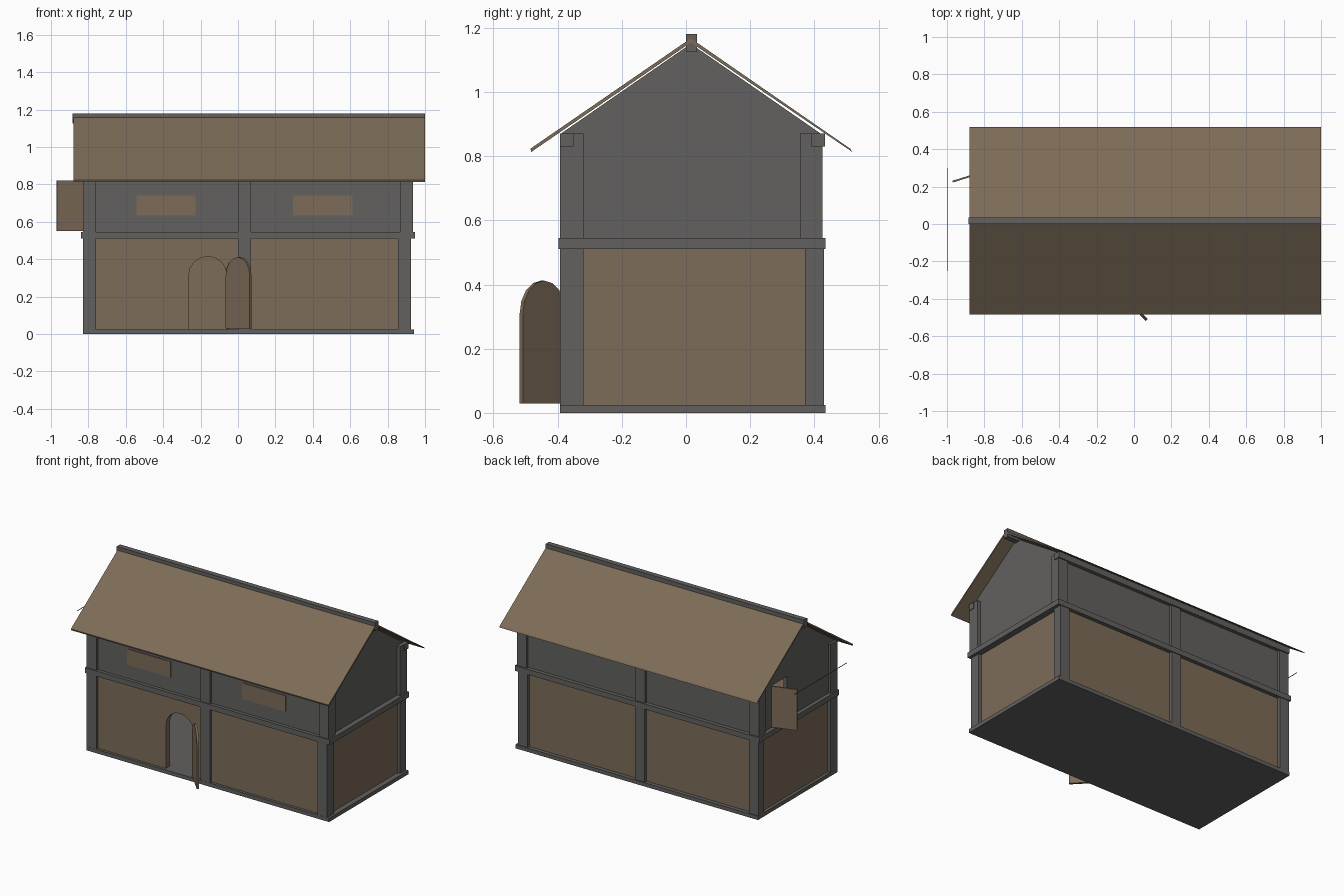
import bpy, bmesh, math
from mathutils import Vector, Matrix

if "Cube" in bpy.data.objects:
    bpy.data.objects.remove(bpy.data.objects["Cube"])


def material(name, rgb):
    m = bpy.data.materials.new(name)
    m.diffuse_color = (*rgb, 1)
    m.use_nodes = True
    m.node_tree.nodes["Principled BSDF"].inputs["Base Color"].default_value = m.diffuse_color
    return m


WOOD = material("brown_wood", (0.205, 0.150, 0.098))
GREY = material("grey_timber", (0.122, 0.119, 0.116))


def prism(name, pts, depth, mat):
    """Closed outline of 3D points pushed along a depth vector."""
    bm = bmesh.new()
    face = bm.faces.new([bm.verts.new(p) for p in pts])
    ext = bmesh.ops.extrude_face_region(bm, geom=[face])
    moved = [g for g in ext["geom"] if isinstance(g, bmesh.types.BMVert)]
    bmesh.ops.translate(bm, verts=moved, vec=Vector(depth))
    bmesh.ops.recalc_face_normals(bm, faces=bm.faces)
    me = bpy.data.meshes.new(name)
    bm.to_mesh(me)
    bm.free()
    me.materials.append(mat)
    ob = bpy.data.objects.new(name, me)
    bpy.context.collection.objects.link(ob)
    return ob


def box(name, x0, x1, y0, y1, z0, z1, mat):
    return prism(name, [(x0, y0, z0), (x1, y0, z0), (x1, y1, z0), (x0, y1, z0)],
                 (0, 0, z1 - z0), mat)


def arch(x0, x1, z0, spring, top, n=8):
    """Door outline, up the left side, over the arch, down the right."""
    c, r = (x0 + x1) / 2, (x1 - x0) / 2
    pts = [(x0, z0)]
    for i in range(n + 1):
        a = math.pi * (1 - i / n)
        pts.append((c + r * math.cos(a), spring + (top - spring) * math.sin(a)))
    return pts + [(x1, z0)]


# Base slab, storey beam and upper floor
box("base", -0.83, 0.94, -0.393, 0.435, 0, 0.025, GREY)
box("storey_beam", -0.84, 0.945, -0.397, 0.435, 0.51, 0.545, GREY)
box("upper_floor", -0.79, 0.89, -0.35, 0.39, 0.54, 0.548, WOOD)

# Posts on both storeys, front and back
for i, (x0, x1, u0, u1) in enumerate([(-0.83, -0.76, -0.83, -0.76),
                                      (0.0, 0.07, 0.0, 0.07),
                                      (0.855, 0.925, 0.865, 0.935)]):
    box(f"lower_front_post_{i}", x0, x1, -0.392, -0.32, 0.02, 0.515, GREY)
    box(f"lower_back_post_{i}", x0, x1, 0.37, 0.43, 0.02, 0.515, GREY)
    box(f"upper_front_post_{i}", u0, u1, -0.392, -0.32, 0.54, 0.87, GREY)
    box(f"upper_back_post_{i}", u0, u1, 0.355, 0.425, 0.54, 0.87, GREY)
box("front_wall_plate", -0.83, 0.94, -0.392, -0.35, 0.83, 0.87, GREY)
box("back_wall_plate", -0.83, 0.94, 0.39, 0.433, 0.83, 0.87, GREY)

# Lower walls, the front one with an arched doorway
door = arch(-0.263, -0.06, 0.025, 0.315, 0.415)
outline = [(-0.8, 0.515), (-0.8, 0.025)] + door + [(0.9, 0.025), (0.9, 0.515)]
prism("lower_front_wall", [(x, -0.375, z) for x, z in outline], (0, 0.04, 0), WOOD)
box("lower_back_wall", -0.8, 0.9, 0.375, 0.41, 0.02, 0.515, WOOD)
box("lower_left_wall", -0.81, -0.775, -0.36, 0.4, 0.02, 0.515, WOOD)
box("lower_right_wall", 0.87, 0.905, -0.36, 0.4, 0.02, 0.515, WOOD)

# Upper walls with window panels
box("upper_front_wall", -0.8, 0.9, -0.375, -0.34, 0.54, 0.87, GREY)
box("upper_back_wall", -0.8, 0.9, 0.375, 0.41, 0.54, 0.87, GREY)
for i, (x0, x1) in enumerate([(-0.543, -0.228), (0.295, 0.613)]):
    box(f"window_panel_{i}", x0, x1, -0.379, -0.372, 0.635, 0.74, WOOD)

# Gable walls, the left one with a hatch opening along its top-right notch
gable = [(-0.39, 0.54), (0.42, 0.54), (0.42, 0.87), (0.015, 1.15), (-0.39, 0.87)]
prism("right_gable", [(0.885, y, z) for y, z in gable], (0.027, 0, 0), GREY)
hatch = [(-0.39, 0.54), (0.11, 0.54), (0.11, 0.82), (0.265, 0.82), (0.265, 0.54)] + gable[1:]
prism("left_gable", [(-0.815, y, z) for y, z in hatch], (0.027, 0, 0), GREY)

# Roof slopes and ridge beam
for name, s in (("front_roof", -1), ("back_roof", 1)):
    prof = [(0.015, 1.167), (0.015 + s * 0.497, 0.823),
            (0.015 + s * 0.503, 0.813), (0.015, 1.154)]
    if s < 0:
        prof[1], prof[2] = (-0.485, 0.823), (-0.482, 0.813)
    prism(name, [(-0.88, y, z) for y, z in prof], (1.88, 0, 0), WOOD)
box("ridge_beam", -0.885, 1.0, 0.0, 0.035, 1.125, 1.18, GREY)

# Open front door, hinged on the right jamb
leaf = prism("front_door", [(x, 0, z) for x, z in arch(0, 0.185, 0.03, 0.31, 0.412)],
             (0, 0.014, 0), WOOD)
leaf.matrix_world = Matrix.Translation((-0.066, -0.385, 0)) @ Matrix.Rotation(
    math.radians(-46), 4, 'Z')

# Open hatch shutter on the left gable
prism("hatch_shutter", [(-0.815, 0.27, 0.55), (-0.968, 0.222, 0.55),
                        (-0.971, 0.231, 0.55), (-0.818, 0.279, 0.55)],
      (0, 0, 0.27), WOOD)

# Thin rod outside the left gable
box("thin_rod", -1.0, -0.997, -0.25, 0.3, 0.819, 0.822, GREY)
